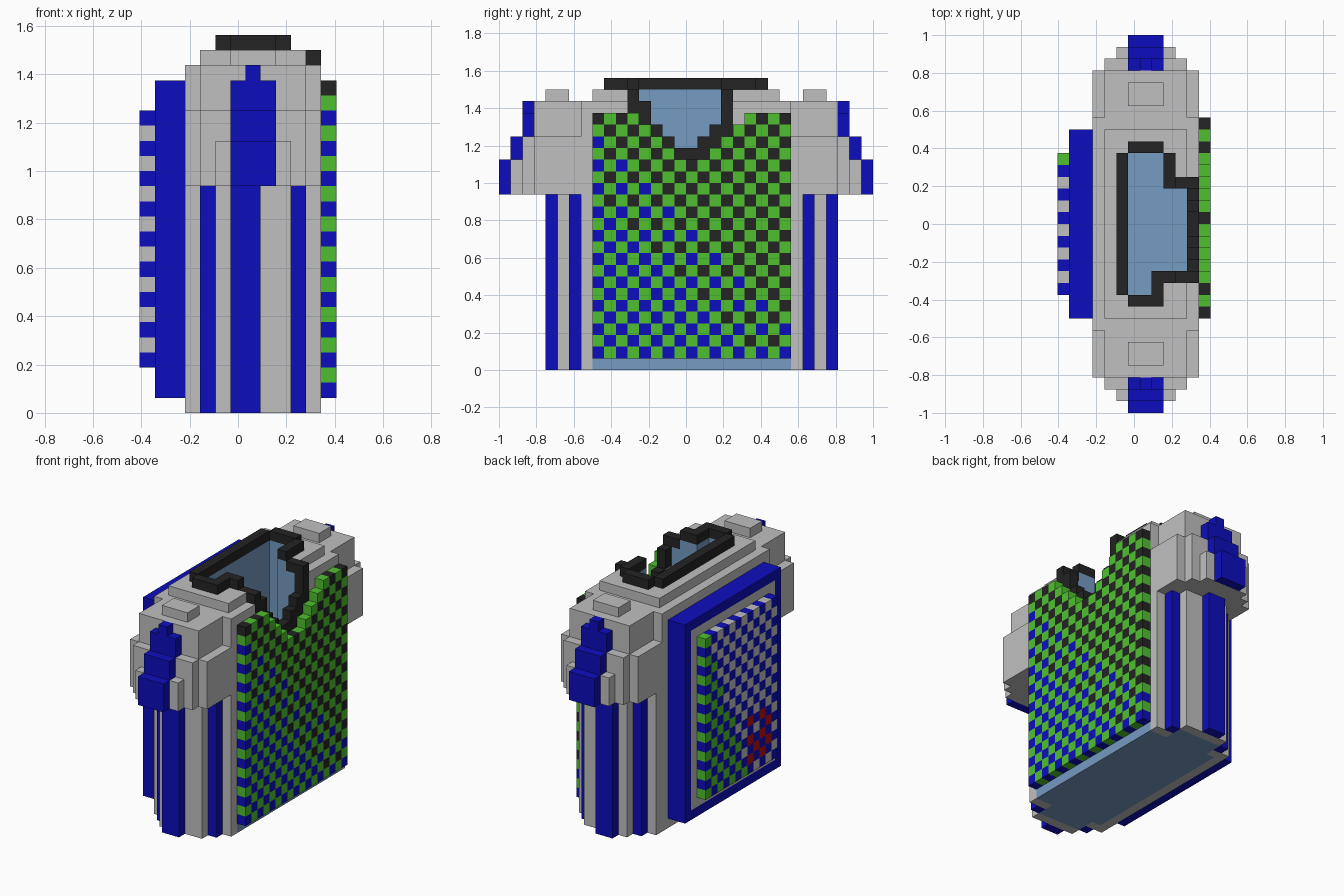
import bpy

cube = bpy.data.objects.get("Cube")
if cube:
    bpy.data.objects.remove(cube)

U = 0.0625            # edge of one block
COLOURS = {
    "grey": (0.53, 0.53, 0.53),
    "blue": (0.004, 0.004, 0.52),
    "green": (0.08, 0.53, 0.03),
    "black": (0.017, 0.017, 0.017),
    "light_blue": (0.18, 0.325, 0.54),
    "red": (0.5, 0.004, 0.004),
}
NAMES = list(COLOURS)
materials = []
for name, rgb in COLOURS.items():
    m = bpy.data.materials.new(name)
    m.use_nodes = True
    m.diffuse_color = (*rgb, 1)
    bsdf = m.node_tree.nodes["Principled BSDF"]
    bsdf.inputs["Base Color"].default_value = (*rgb, 1)
    bsdf.inputs["Roughness"].default_value = 0.9
    materials.append(m)

blocks = {}           # (x, y, z) block index -> (part, colour)


def fill(part, colour, xs, ys, zs):
    """Fill an inclusive range of blocks; part None carves them away."""
    for i in range(xs[0], xs[1] + 1):
        for j in range(ys[0], ys[1] + 1):
            for k in range(zs[0], zs[1] + 1):
                if part is None:
                    blocks.pop((i, j, k), None)
                else:
                    c = colour(j, k) if callable(colour) else colour
                    blocks[i, j, k] = (part, c)


def sleeve_pair(part, colour, xs, ys, zs):
    fill(part, colour, xs, ys, zs)
    fill(part, colour, xs, (31 - ys[1], 31 - ys[0]), zs)


# Torso, stepped at the sides
for xs, inset in [((3, 11), 7), ((4, 10), 6), ((5, 9), 5)]:
    fill("torso", "grey", xs, (inset, 32 - inset), (0, 14))

# Raised side stripes
for xs, j in [((4, 4), 6), ((10, 10), 6), ((6, 7), 4)]:
    for y in (j, 32 - j):
        fill("side_stripes", "blue", xs, (y, y), (0, 14))

# Shoulders and stepped sleeves
fill("shoulders", "grey", (4, 10), (3, 28), (15, 22))
for x in (3, 11):
    fill("shoulders", "grey", (x, x), (3, 28), (15, 19))
    fill("shoulders", "grey", (x, x), (7, 24), (20, 22))
fill("shoulders", "grey", (4, 10), (8, 23), (23, 23))
sleeve_pair("sleeves", "grey", (4, 10), (2, 2), (15, 19))
sleeve_pair("sleeves", "grey", (5, 9), (1, 1), (15, 17))
sleeve_pair("shoulder_bumps", "grey", (6, 8), (4, 5), (23, 23))

# Blue bands running down the sleeves
for j, zs in enumerate([(15, 17), (18, 19), (20, 21)]):
    sleeve_pair("sleeve_bands", "blue", (6, 8), (j, j), zs)
sleeve_pair("sleeve_bands", "blue", (7, 7), (2, 2), (22, 22))

# Lining with its floor
fill("lining", "light_blue", (4, 11), (8, 24), (0, 14))
fill("lining", "light_blue", (5, 9), (6, 26), (0, 0))
RIM = [((5, 5), (10, 21)), ((6, 8), (22, 22)), ((9, 9), (19, 21)),
       ((10, 10), (19, 19)), ((10, 10), (11, 11)), ((8, 9), (11, 11)),
       ((8, 8), (10, 10)), ((6, 8), (9, 9))]
for xs, ys in RIM:
    fill("lining", "light_blue", xs, ys, (1, 23))
for xs, ys in [((6, 7), (10, 21)), ((8, 8), (12, 21)), ((9, 10), (12, 18))]:
    fill(None, None, xs, ys, (1, 24))

# Collar ring, dropping to a V on the chest
for xs, ys in RIM:
    top = 24 if xs[0] < 10 else 23
    fill("collar", "black", xs, ys, (top, top))
fill(None, None, (11, 11), (12, 18), (18, 24))
V = [(21, 23), (21, 22), (20, 20), (19, 19), (18, 18),
     (18, 18), (18, 19), (19, 20), (20, 23)]
for j, zs in enumerate(V, 11):
    fill("collar", "black", (11, 11), (j, j), zs)


# Chequered chest panel, fading from black to blue
def chest_colour(j, k):
    if (j + k) % 2 == 0:
        return "green"
    return "blue" if j + k <= (27 if k % 2 else 21) else "black"


for j in range(8, 25):
    top = min(21, 17 + max(0, abs(j - 16) - 1))
    fill("chest_panel", chest_colour, (12, 12), (j, j), (1, top))

# Back board with a grey field inside a blue rim
fill("back_board", "blue", (1, 2), (8, 23), (1, 21))
fill("back_board", "grey", (1, 1), (9, 22), (2, 20))


# Chequered back panel
def back_colour(j, k):
    if (j + k) % 2:
        return "blue"
    if 11 <= j <= 14 and 4 <= k <= 8 and (j, k) != (13, 7):
        return "red"
    return "green" if 21 - j <= (19 - k) * 0.4 else "grey"


fill("back_panel", back_colour, (0, 0), (10, 21), (3, 19))

# Turn every part into a mesh of its exposed block faces
SIDES = []
for axis in range(3):
    for sign in (0, 1):
        u, v = (axis + 1) % 3, (axis + 2) % 3
        corners = []
        for a, b in [(0, 0), (1, 0), (1, 1), (0, 1)]:
            c = [0, 0, 0]
            c[axis], c[u], c[v] = sign, a, b
            corners.append(c)
        step = [0, 0, 0]
        step[axis] = 2 * sign - 1
        SIDES.append((step, corners if sign else corners[::-1]))

for part in dict.fromkeys(p for p, c in blocks.values()):
    index, faces, slots = {}, [], []
    colours = []
    for cell, (p, colour) in blocks.items():
        if p != part:
            continue
        for step, corners in SIDES:
            if tuple(a + b for a, b in zip(cell, step)) in blocks:
                continue
            keys = [tuple(a + b for a, b in zip(cell, c)) for c in corners]
            faces.append([index.setdefault(q, len(index)) for q in keys])
            if colour not in colours:
                colours.append(colour)
            slots.append(colours.index(colour))
    verts = [((x - 6.5) * U, (y - 16) * U, z * U) for x, y, z in index]
    mesh = bpy.data.meshes.new(part)
    mesh.from_pydata(verts, [], faces)
    for c in colours:
        mesh.materials.append(materials[NAMES.index(c)])
    for poly, slot in zip(mesh.polygons, slots):
        poly.material_index = slot
    mesh.update()
    bpy.context.collection.objects.link(bpy.data.objects.new(part, mesh))
